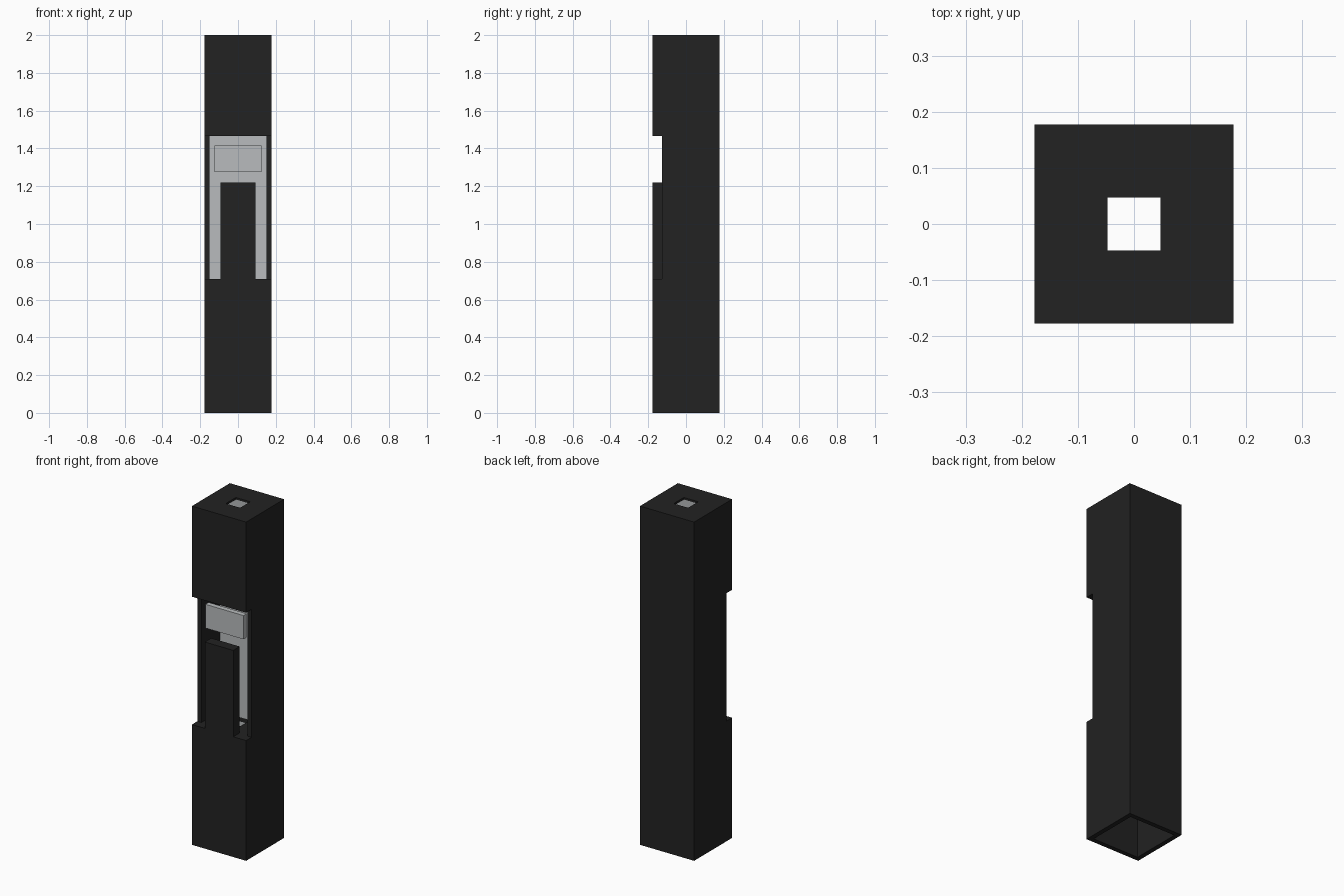
import bpy

cube = bpy.data.objects.get("Cube")
if cube:
    bpy.data.objects.remove(cube, do_unlink=True)


def material(name, colour):
    m = bpy.data.materials.new(name)
    m.use_nodes = True
    m.diffuse_color = (*colour, 1)
    bsdf = next(n for n in m.node_tree.nodes if n.type == 'BSDF_PRINCIPLED')
    bsdf.inputs["Base Color"].default_value = (*colour, 1)
    bsdf.inputs["Roughness"].default_value = 0.7
    return m


dark = material("charcoal", (0.016, 0.016, 0.016))
light = material("light grey", (0.48, 0.50, 0.51))


def box(name, x, y, z, mat=None):
    """Axis-aligned box from (min, max) ranges."""
    bpy.ops.mesh.primitive_cube_add(size=1)
    ob = bpy.context.object
    ob.name = name
    lims = (x, y, z)
    for v in ob.data.vertices:
        v.co = [r[1] if c > 0 else r[0] for c, r in zip(v.co, lims)]
    if mat:
        ob.data.materials.append(mat)
    return ob


def cut(target, x, y, z):
    """Subtract a box from the target and discard the cutter."""
    cutter = box("cutter", x, y, z)
    cutter.hide_render = True
    mod = target.modifiers.new("cut", 'BOOLEAN')
    mod.operation = 'DIFFERENCE'
    mod.solver = 'EXACT'
    mod.object = cutter
    bpy.context.view_layer.objects.active = target
    bpy.ops.object.modifier_apply(modifier=mod.name)
    bpy.data.objects.remove(cutter, do_unlink=True)


OUT, INN, HOLE = 0.177, 0.15, 0.047
LOW, HIGH = 0.71, 1.465
inner = (-INN, INN)
hole = (-HOLE, HOLE)

# Hollow square casing with three chambers, open at the bottom
casing = box("casing", (-OUT, OUT), (-OUT, OUT), (0, 2), dark)
cut(casing, inner, inner, (-0.1, LOW - 0.025))
cut(casing, inner, inner, (HIGH + 0.025, 1.988))
cut(casing, inner, inner, (LOW, HIGH))

# Front notch through both side walls, and the opening into the chamber
cut(casing, (-0.3, 0.3), (-0.3, -0.127), (LOW, HIGH))

# Square shaft through the top cap and both shelves
cut(casing, hole, hole, (0.5, 2.1))

# Light lining behind and in front of the shaft
box("back_lining", inner, (HOLE, 0.06), (LOW, HIGH), light)
box("lower_back_lining", inner, (HOLE, 0.06), (0.35, LOW - 0.025), light)
for name, y in (("upper_back_lining", (HOLE, 0.06)),
                ("upper_front_lining", (-0.06, -HOLE))):
    box(name, inner, y, (HIGH + 0.025, 1.988), light)

# Light panel and dark slider in the opening
box("front_panel", (-0.125, 0.125), (-0.127, -0.097), (1.275, 1.415), light)
box("slider", (-0.093, 0.093), (-OUT, -0.117), (LOW, 1.22), dark)
